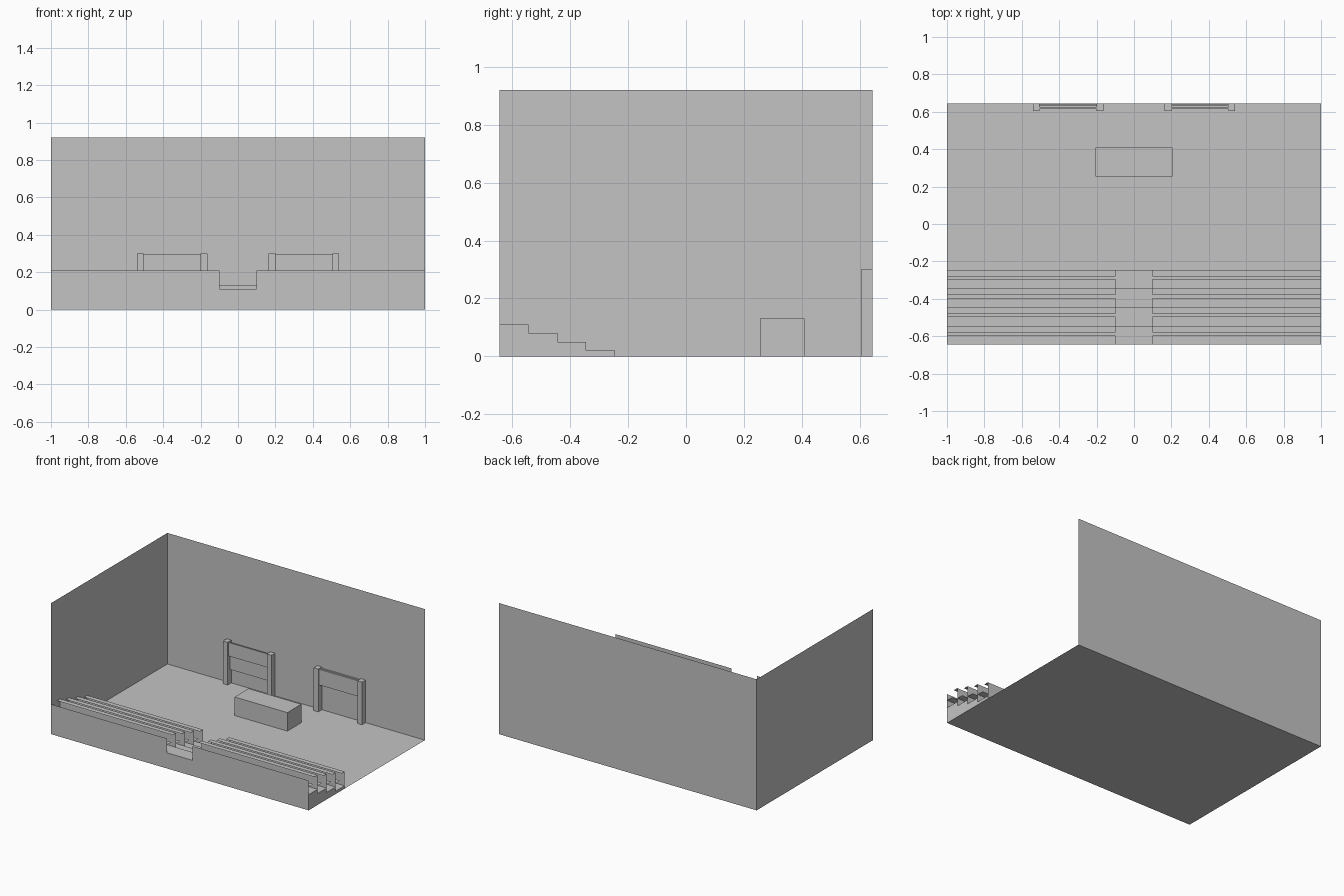
import bpy
import bmesh
from mathutils import Vector

cube = bpy.data.objects.get("Cube")
if cube:
    bpy.data.objects.remove(cube, do_unlink=True)

grey = bpy.data.materials.new("plain_grey")
grey.use_nodes = True
colour = (0.55, 0.55, 0.55, 1)
grey.diffuse_color = colour
grey.node_tree.nodes["Principled BSDF"].inputs["Base Color"].default_value = colour

X, Y, TOP = 1.0, 0.645, 0.92
AISLE = 0.1
ROWS, PITCH, RISE = 4, 0.1, 0.03


def finish(name, bm):
    mesh = bpy.data.meshes.new(name)
    bm.to_mesh(mesh)
    bm.free()
    mesh.materials.append(grey)
    obj = bpy.data.objects.new(name, mesh)
    bpy.context.collection.objects.link(obj)
    return obj


def box(name, lo, hi):
    bm = bmesh.new()
    bmesh.ops.create_cube(bm, size=1)
    lo, hi = Vector(lo), Vector(hi)
    for v in bm.verts:
        v.co = (lo + hi) / 2 + v.co * (hi - lo)
    return finish(name, bm)


def strip(name, profile, x0, x1, caps=False):
    """Sweep a (y, z) profile along x, as a sheet or a capped solid."""
    bm = bmesh.new()
    a = [bm.verts.new((x0, y, z)) for y, z in profile]
    b = [bm.verts.new((x1, y, z)) for y, z in profile]
    n = len(profile)
    for i in range(n if caps else n - 1):
        j = (i + 1) % n
        bm.faces.new((a[i], a[j], b[j], b[i]))
    if caps:
        bm.faces.new(a)
        bm.faces.new(b)
        bmesh.ops.recalc_face_normals(bm, faces=bm.faces)
    return finish(name, bm)


# Floor and back wall as one bent sheet, then the side wall
strip("floor_and_back_wall", [(-Y, 0), (Y, 0), (Y, TOP)], -X, X)
bm = bmesh.new()
bm.faces.new([bm.verts.new((-X, y, z)) for y, z in
              ((-Y, 0), (Y, 0), (Y, TOP), (-Y, TOP))])
finish("side_wall", bm)

# Stepped base under the seating
steps = [(-Y, 0)]
for r in range(ROWS):
    z = 0.11 - RISE * r
    y = -Y + PITCH * r
    steps += [(y, z), (y + PITCH, z)]
steps.append((-Y + PITCH * ROWS, 0))
strip("stepped_base", steps, -X, X, caps=True)

# Benches and desks on both sides of the aisle
for side, x0, x1 in (("right", -X, -AISLE), ("left", AISLE, X)):
    strip(f"rear_rail_{side}", [(-Y, 0.11), (-Y, 0.21)], x0, x1)
    for r in range(ROWS):
        y = -Y + PITCH * r
        z = 0.11 - RISE * r
        strip(f"bench_{side}_{r}", [(y, z + 0.055), (y + 0.05, z + 0.055)], x0, x1)
        front = y + PITCH
        strip(f"desk_{side}_{r}",
              [(front - 0.035, z + 0.1), (front, z + 0.1), (front, z)], x0, x1)

# Lecture table
box("table", (-0.205, 0.255, 0), (0.205, 0.41, 0.13))

# Two board stands: posts plus sliding panels
for side, cx, panels in (("right", -0.352, ((0.615, 0.2, 0.295), (0.63, 0.1, 0.2))),
                         ("left", 0.352, ((0.615, 0.185, 0.295), (0.63, 0.185, 0.295)))):
    for i, s in enumerate((-1, 1)):
        px = cx + s * 0.17
        box(f"board_post_{side}_{i}", (px - 0.018, 0.605, 0), (px + 0.018, Y, 0.3))
    for i, (y, z0, z1) in enumerate(panels):
        box(f"board_panel_{side}_{i}", (cx - 0.152, y, z0), (cx + 0.152, y + 0.01, z1))
